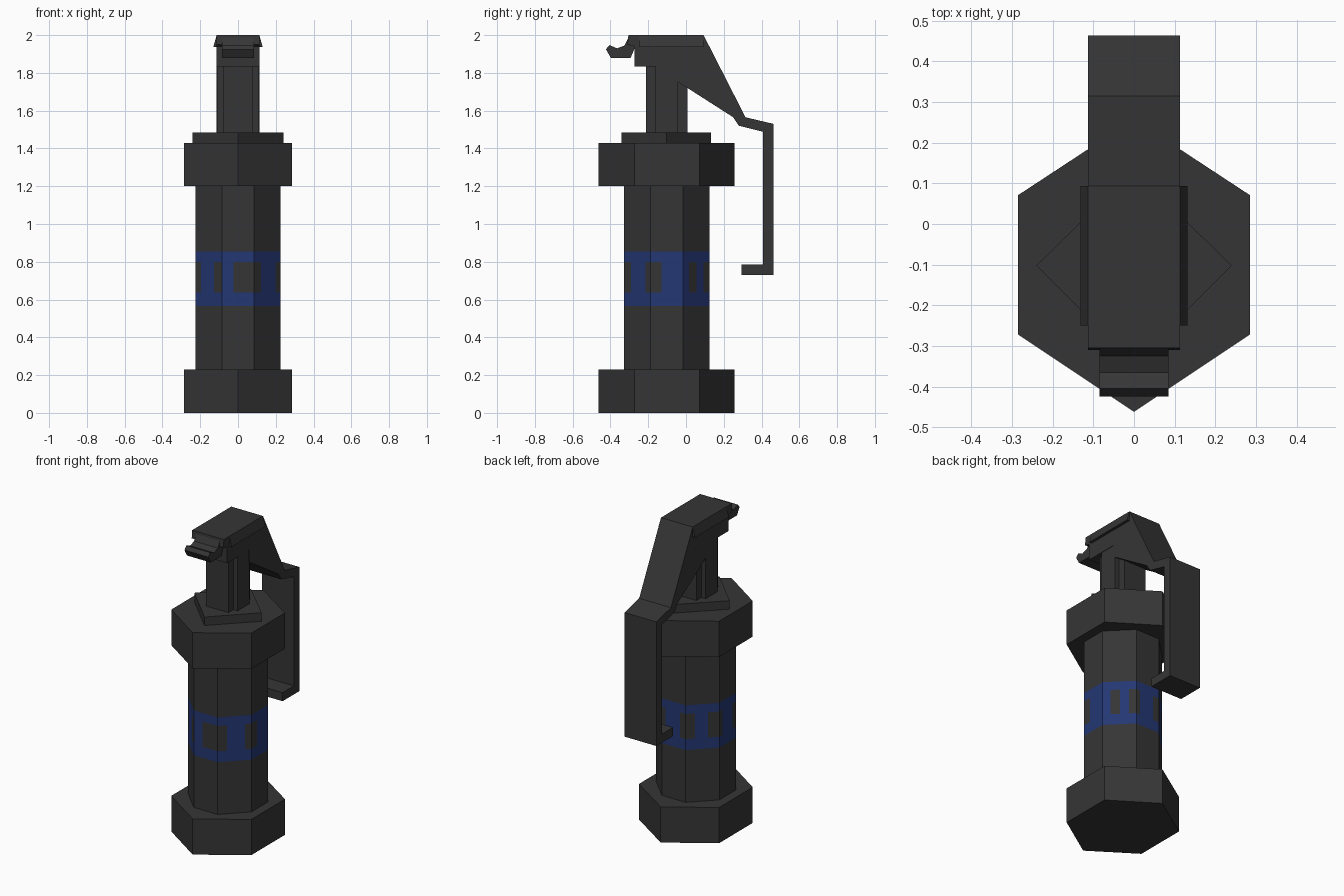
import bpy, bmesh, math
from mathutils import Vector

cube = bpy.data.objects.get("Cube")
if cube:
    bpy.data.objects.remove(cube, do_unlink=True)

CY = -0.102  # y of the canister axis


def material(name, rgb):
    m = bpy.data.materials.new(name)
    m.use_nodes = True
    m.diffuse_color = (*rgb, 1)
    b = m.node_tree.nodes["Principled BSDF"]
    b.inputs["Base Color"].default_value = (*rgb, 1)
    b.inputs["Roughness"].default_value = 0.8
    return m


dark = material("dark_gunmetal", (0.036, 0.036, 0.036))
blue = material("navy_blue", (0.017, 0.038, 0.172))


def finish(name, bm, mats=(dark,)):
    bmesh.ops.recalc_face_normals(bm, faces=bm.faces)
    me = bpy.data.meshes.new(name)
    bm.to_mesh(me)
    bm.free()
    for m in mats:
        me.materials.append(m)
    ob = bpy.data.objects.new(name, me)
    bpy.context.collection.objects.link(ob)
    return ob


def extrude(name, points, direction):
    """Solid made by extruding a flat outline along a direction."""
    bm = bmesh.new()
    f = bm.faces.new([bm.verts.new(p) for p in points])
    new = bmesh.ops.extrude_face_region(bm, geom=[f])["geom"]
    bmesh.ops.translate(bm, vec=direction,
                        verts=[v for v in new if isinstance(v, bmesh.types.BMVert)])
    return finish(name, bm)


def column(name, outline, z0, z1):
    return extrude(name, [(x, y + CY, z0) for x, y in outline], (0, 0, z1 - z0))


def side_profile(name, outline, half_width):
    return extrude(name, [(-half_width, y, z) for y, z in outline], (2 * half_width, 0, 0))


# Hexagonal end caps
hexagon = [(0, -0.36), (0.285, -0.17), (0.285, 0.173),
           (0, 0.36), (-0.285, 0.173), (-0.285, -0.17)]
column("bottom_cap", hexagon, 0, 0.23)
column("top_cap", hexagon, 1.2, 1.43)

# Diamond plate and notched neck
column("collar_plate", [(0, -0.24), (0.24, 0), (0, 0.235), (-0.24, 0)], 1.42, 1.485)
neck = [(0.08, -0.11), (0.08, -0.06), (0.11, -0.06),
        (0.11, 0.06), (0.08, 0.06), (0.08, 0.11)]
column("neck", neck + [(-x, -y) for x, y in neck], 1.43, 1.86)

# Octagonal body: each side is cut into columns, dark windows given as fractions
a, b = 0.226, 0.085
octagon = [(-a, -b), (-b, -a), (b, -a), (a, -b), (a, b), (b, a), (-b, a), (-a, b)]
windows = [
    [(0, .22), (.70, 1)],    # front, -x corner
    [(.36, 1)],              # front
    [(0, .27), (.81, 1)],    # front, +x corner
    [(0, .34)],              # +x side
    [(.24, .52), (.78, 1)],  # back, +x corner
    [(0, .15), (.75, 1)],    # back
    [(0, .27), (.66, 1)],    # back, -x corner
    [(0, .2), (.8, 1)],      # -x side
]
rows = [0.2, 0.567, 0.637, 0.80, 0.855, 1.22]
bm = bmesh.new()
for i, gaps in enumerate(windows):
    p, q = Vector(octagon[i]), Vector(octagon[(i + 1) % 8])
    cuts = sorted({0, 1, *[t for g in gaps for t in g]})
    for t0, t1 in zip(cuts, cuts[1:]):
        u, v = p.lerp(q, t0), p.lerp(q, t1)
        in_window = any(g0 <= (t0 + t1) / 2 <= g1 for g0, g1 in gaps)
        for r, (z0, z1) in enumerate(zip(rows, rows[1:])):
            f = bm.faces.new([bm.verts.new((w.x, w.y + CY, z))
                              for w, z in ((u, z0), (v, z0), (v, z1), (u, z1))])
            f.material_index = int(r in (1, 3) or (r == 2 and not in_window))
bmesh.ops.remove_doubles(bm, verts=bm.verts, dist=1e-4)
bmesh.ops.holes_fill(bm, edges=[e for e in bm.edges if e.is_boundary], sides=0)
bmesh.ops.dissolve_limit(bm, angle_limit=math.radians(1), verts=bm.verts,
                         edges=bm.edges, delimit={'MATERIAL'})
finish("body", bm, (dark, blue))

# Safety lever with its head block, as one side profile
side_profile("lever", [
    (-0.305, 2.0), (0.093, 2.0), (0.315, 1.565), (0.463, 1.53), (0.463, 0.73),
    (0.293, 0.73), (0.293, 0.785), (0.408, 0.785), (0.408, 1.488), (0.28, 1.52),
    (0.25, 1.565), (-0.05, 1.757), (-0.05, 1.835), (-0.272, 1.835),
    (-0.272, 1.94), (-0.31, 1.95)], 0.113)

# Flared side flanges under the lever top
extrude("lever_flange", [(-0.131, -0.25, 1.937), (0.131, -0.25, 1.937),
                         (0.113, -0.25, 1.999), (-0.113, -0.25, 1.999)], (0, 0.343, 0))

# Hooked lug at the front
side_profile("front_lug", [
    (-0.306, 1.985), (-0.325, 1.945), (-0.365, 1.93), (-0.405, 1.947), (-0.424, 1.925),
    (-0.398, 1.88), (-0.293, 1.88), (-0.27, 1.935), (-0.27, 1.985)], 0.085)
